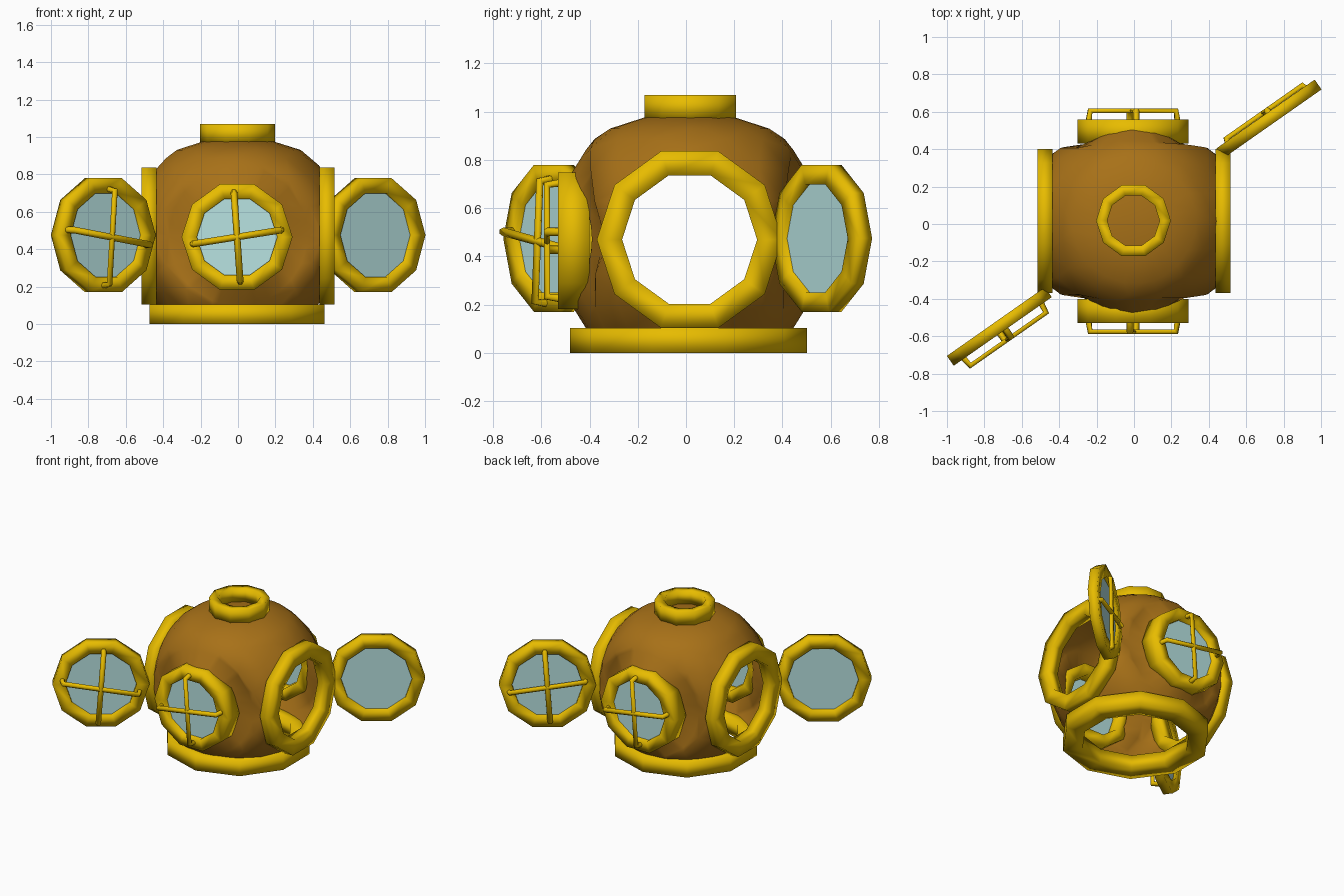
import bpy, bmesh, math
from mathutils import Vector, Matrix

if "Cube" in bpy.data.objects:
    bpy.data.objects.remove(bpy.data.objects["Cube"])


def material(name, rgb):
    m = bpy.data.materials.new(name)
    m.diffuse_color = (*rgb, 1)
    m.use_nodes = True
    m.node_tree.nodes["Principled BSDF"].inputs["Base Color"].default_value = m.diffuse_color
    return m


COPPER = material("copper_brown", (0.39, 0.165, 0.009))
BRASS = material("brass_gold", (0.80, 0.50, 0.0))
GLASS = material("pale_glass", (0.48, 0.77, 0.76))
CY = 0.015  # depth of the helmet's axis


def add_object(name, data, mat, matrix=None):
    ob = bpy.data.objects.new(name, data)
    bpy.context.collection.objects.link(ob)
    data.materials.append(mat)
    if matrix is not None:
        ob.matrix_world = matrix
    return ob


def mesh_object(name, bm, mat, matrix=None, smooth=True):
    bmesh.ops.recalc_face_normals(bm, faces=bm.faces)
    for f in bm.faces:
        f.smooth = smooth
    me = bpy.data.meshes.new(name)
    bm.to_mesh(me)
    bm.free()
    return add_object(name, me, mat, matrix)


def facing(center, normal):
    """Local x right, y up, z outwards, for an upright port."""
    n = Vector(normal).normalized()
    up = Vector((0, 0, 1))
    rot = Matrix((up.cross(n), up, n)).transposed().to_4x4()
    return Matrix.Translation(center) @ rot


def ring(name, matrix, outer, inner, half, turn=0.0):
    """Ten-sided ring with a rectangular section."""
    bm = bmesh.new()
    section = [(outer, -half), (outer, half), (inner, half), (inner, -half)]
    loops = []
    for i in range(10):
        a = turn + i * math.tau / 10
        loops.append([bm.verts.new((r * math.cos(a), r * math.sin(a), h)) for r, h in section])
    for i in range(10):
        p, q = loops[i], loops[(i + 1) % 10]
        for j in range(4):
            k = (j + 1) % 4
            bm.faces.new((p[j], q[j], q[k], p[k]))
    return mesh_object(name, bm, BRASS, matrix)


def guard_bar(name, matrix, angle, reach, base, height):
    """Staple-shaped bar standing on the ring's face."""
    cu = bpy.data.curves.new(name, 'CURVE')
    cu.dimensions = '3D'
    cu.bevel_depth = 0.018
    cu.bevel_resolution = 1
    cu.use_fill_caps = True
    sp = cu.splines.new('POLY')
    path = [(-reach - 0.01, base), (-reach, height), (reach, height), (reach + 0.01, base)]
    sp.points.add(len(path) - 1)
    for pt, (r, h) in zip(sp.points, path):
        pt.co = (r * math.cos(angle), r * math.sin(angle), h, 1)
    add_object(name, cu, BRASS, matrix)


def window(name, matrix, outer, inner, half, reach, height, tilt, drop=0.0, pane=0.0):
    ring(name + "_ring", matrix, outer, inner, half)
    # glass pane
    bm = bmesh.new()
    bmesh.ops.create_cone(bm, cap_ends=True, segments=10, radius1=inner + 0.01,
                          radius2=inner + 0.01, depth=0.02)
    # put a pane corner on the local x axis, like the ring
    corner = bm.verts[:][0].co
    bmesh.ops.rotate(bm, verts=bm.verts, cent=(0, 0, 0),
                     matrix=Matrix.Rotation(-math.atan2(corner.y, corner.x), 3, 'Z'))
    mesh_object(name + "_glass", bm, GLASS, matrix @ Matrix.Translation((0, 0, pane)), smooth=False)
    # crossed guard bars
    bars = matrix @ Matrix.Translation((0, -drop, 0))
    guard_bar(name + "_bar_across", bars, math.radians(9 * tilt), reach, half - 0.02, height)
    guard_bar(name + "_bar_upright", bars, math.radians(90 + 4 * tilt), reach, half - 0.02, height)


# helmet shell: sphere cut at every opening
ZC = 0.472
bm = bmesh.new()
bmesh.ops.create_icosphere(bm, subdivisions=3, radius=0.573)


def cut(offset, axis):
    no = Vector(axis)
    res = bmesh.ops.bisect_plane(bm, geom=bm.verts[:] + bm.edges[:] + bm.faces[:],
                                 plane_co=no * offset, plane_no=no, clear_outer=True)
    edges = [e for e in res["geom_cut"] if isinstance(e, bmesh.types.BMEdge)]
    return edges, {v for e in edges for v in e.verts}


def extrude(edges):
    geom = bmesh.ops.extrude_edge_only(bm, edges=edges)["geom"]
    return ([e for e in geom if isinstance(e, bmesh.types.BMEdge)],
            [v for v in geom if isinstance(v, bmesh.types.BMVert)])


for side in (1, -1):
    cut(0.45, (side, 0, 0))
cut(0.40, (0, 0, -1))
# window openings: rims lean back towards the side ports and narrow behind the rings
for side in (1, -1):
    edges, rim = cut(0.43, (0, side, 0))
    new_verts = extrude(edges)[1]
    for v in new_verts:
        d = Vector((v.co.x, 0, v.co.z)).normalized()
        v.co = d * 0.265 + Vector((0, side * (0.405 + 0.09 * d.z ** 2), 0))
    for v in rim:
        v.co.y *= 1 - 0.14 * v.co.x ** 2 / (v.co.x ** 2 + v.co.z ** 2)
# shallow closed crown
edges, rim = cut(0.458, (0, 0, 1))
crown_edges, crown = extrude(edges)
for v in crown:
    d = Vector((v.co.x, v.co.y, 0)).normalized()
    v.co = d * 0.19 + Vector((0, 0, 0.504))
top_edges = {e for v in crown for e in v.link_edges if e.other_vert(v) in set(crown)}
bmesh.ops.contextual_create(bm, geom=list(top_edges))
mesh_object("helmet_shell", bm, COPPER, Matrix.Translation((0, CY, ZC)))

# collar, top opening and the two open side ports
ring("collar_ring", Matrix.Translation((-0.005, CY - 0.005, 0.052)), 0.492, 0.36, 0.052, math.radians(18))
ring("top_ring", Matrix.Translation((-0.003, CY + 0.003, 1.02)), 0.2, 0.14, 0.05)
for side, label in ((1, "right"), (-1, "left")):
    ring(label + "_port_ring", facing((side * 0.475, CY, 0.47), (side, 0, 0)), 0.385, 0.28, 0.04)

# front and back windows
for side, label in ((-1, "front"), (1, "back")):
    window(label + "_window", facing((-0.005, CY + side * 0.48, 0.465), (0, side, 0)),
           0.297, 0.215, 0.065, 0.232, 0.111, 1, 0.0, 0.025)

# open hatches swung out from the side ports; the right guard sits closer to its pane
a = math.radians(35)
for side, label, center, guard in ((1, "right", (0.722, 0.562, 0.475), 0.045),
                                   (-1, "left", (-0.72, -0.548, 0.475), 0.083)):
    window(label + "_hatch", facing(center, (-side * math.sin(a), side * math.cos(a), 0)),
           0.32, 0.235, 0.032, 0.25, guard, side, 0.012)
